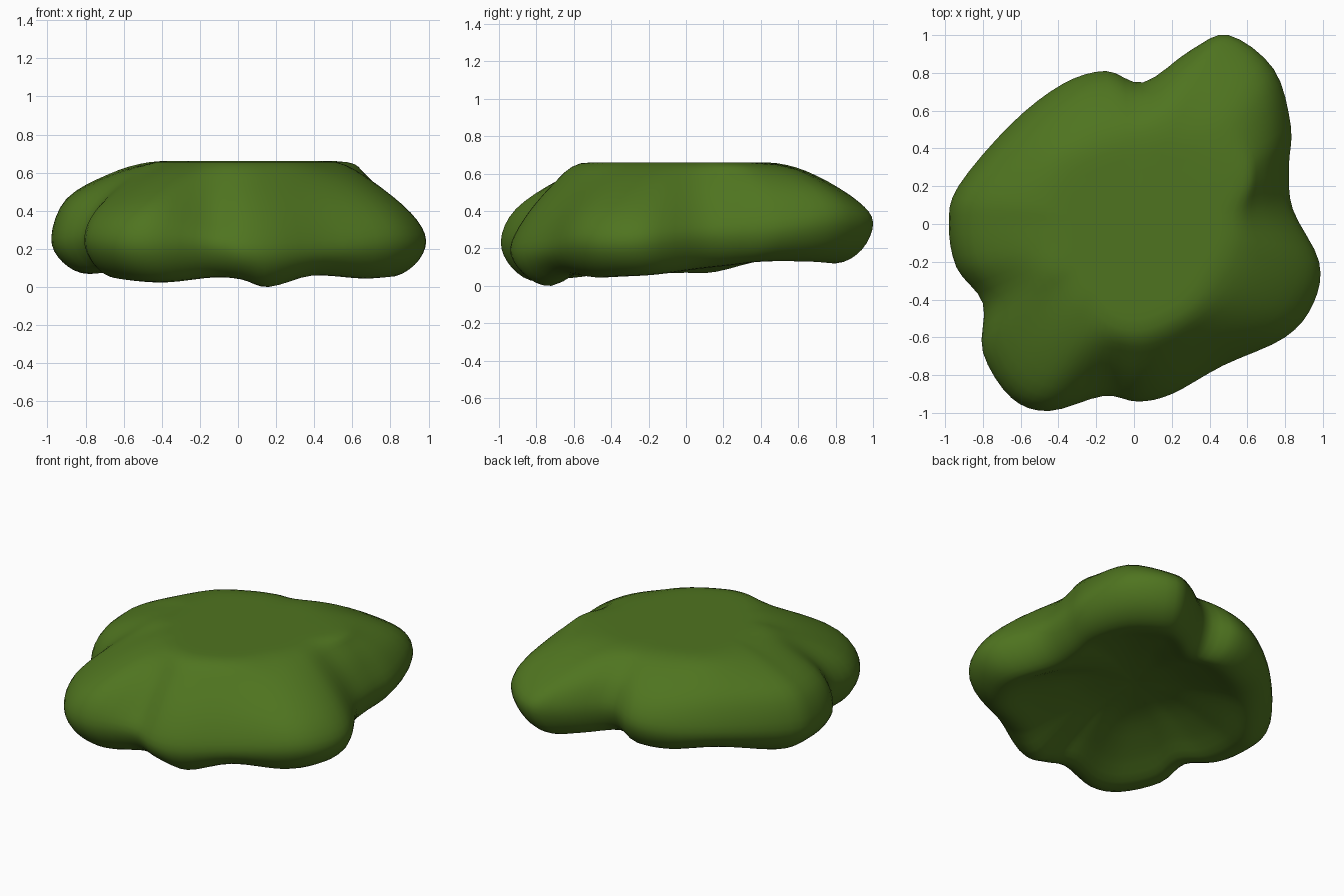
import bpy, bmesh

if "Cube" in bpy.data.objects:
    bpy.data.objects.remove(bpy.data.objects["Cube"])

# Control stations around the bush: x, y of rim, rim height, shoulder height,
# fraction of the radius where the flat top ends, underside height
STATIONS = [
    (0.98, -0.20, .25, .39, .52, .06), (0.84, 0.08, .28, .42, .62, .09),
    (0.82, 0.30, .30, .46, .70, .11), (0.83, 0.52, .32, .48, .64, .13),
    (0.74, 0.82, .36, .50, .53, .13), (0.50, 1.00, .34, .45, .48, .12),
    (0.30, 0.92, .34, .48, .53, .14), (0.05, 0.75, .36, .51, .60, .16),
    (-0.15, 0.81, .33, .47, .55, .14), (-0.38, 0.74, .31, .47, .55, .13),
    (-0.65, 0.53, .30, .48, .58, .14), (-0.93, 0.20, .27, .47, .50, .075),
    (-0.98, 0.00, .26, .46, .45, .07), (-0.94, -0.23, .26, .45, .46, .07),
    (-0.80, -0.42, .27, .43, .53, .08), (-0.80, -0.68, .25, .40, .43, .05),
    (-0.65, -0.92, .24, .40, .43, .03), (-0.45, -0.99, .24, .41, .46, .025),
    (-0.16, -0.91, .23, .36, .60, .05), (0.02, -0.94, .20, .36, .60, .04),
    (0.20, -0.90, .19, .36, .60, .00), (0.47, -0.75, .21, .38, .60, .06),
    (0.80, -0.60, .24, .39, .50, .045), (0.95, -0.42, .24, .39, .49, .05),
]
TOP, HOLLOW, STEPS = 0.66, 0.26, 4


def spline(points, closed):
    """Catmull-Rom curve through tuples of any length."""
    n = len(points)
    at = (lambda i: points[i % n]) if closed else (lambda i: points[max(0, min(n - 1, i))])
    out = []
    for i in range(n if closed else n - 1):
        a, b, c, d = (at(i + k) for k in (-1, 0, 1, 2))
        for s in range(STEPS):
            t = s / STEPS
            out.append(tuple(
                0.5 * (2 * q + (r - p) * t + (2 * p - 5 * q + 4 * r - u) * t * t
                       + (3 * q - p - 3 * r + u) * t ** 3)
                for p, q, r, u in zip(a, b, c, d)))
    if not closed:
        out.append(points[-1])
    return out


def profile(rim, shoulder, flat, under):
    """Section from top centre over the rim to the hollow underside."""
    return spline([
        (0, TOP), (flat * 0.5, TOP), (flat, TOP - 0.005),
        ((flat + 0.92) / 2, (shoulder + TOP) / 2 + 0.03),
        (0.92, shoulder), (1, rim), (0.94, rim * 0.4 + under * 0.6 - 0.015),
        (0.80, under), (0.60, under * 0.6 + HOLLOW * 0.4),
        (0.32, HOLLOW * 0.85 + under * 0.15), (0, HOLLOW)], False)


# Lobed bush body, lofted around the vertical axis
bm = bmesh.new()
top = bm.verts.new((0, 0, TOP))
bottom = bm.verts.new((0, 0, HOLLOW))
columns = []
for x, y, rim, shoulder, flat, under in spline(STATIONS, True):
    section = profile(rim, shoulder, flat, under)[1:-1]
    columns.append([bm.verts.new((x * r, y * r, min(TOP, max(0, z)))) for r, z in section])
for a, b in zip(columns, columns[1:] + columns[:1]):
    bm.faces.new((top, a[0], b[0]))
    bm.faces.new((bottom, b[-1], a[-1]))
    for i in range(len(a) - 1):
        bm.faces.new((a[i], a[i + 1], b[i + 1], b[i]))
bmesh.ops.recalc_face_normals(bm, faces=bm.faces)
for f in bm.faces:
    f.smooth = True

mesh = bpy.data.meshes.new("bush_foliage")
bm.to_mesh(mesh)
bm.free()
bush = bpy.data.objects.new("bush_foliage", mesh)
bpy.context.collection.objects.link(bush)

green = bpy.data.materials.new("leaf green")
green.diffuse_color = (0.078, 0.175, 0.014, 1)
green.use_nodes = True
green.node_tree.nodes["Principled BSDF"].inputs["Base Color"].default_value = green.diffuse_color
mesh.materials.append(green)
